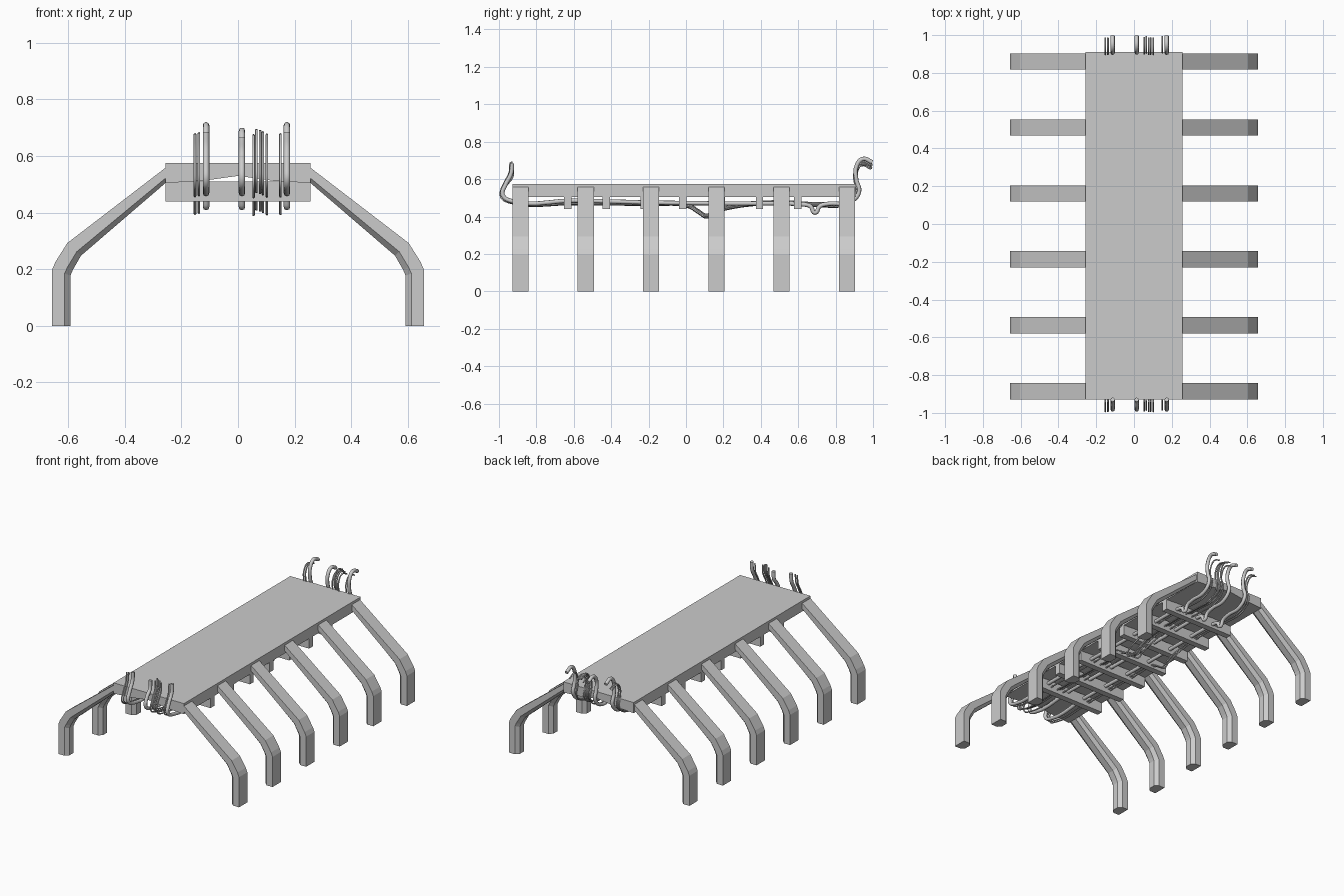
import bpy, bmesh, random
from mathutils import Vector

if "Cube" in bpy.data.objects:
    bpy.data.objects.remove(bpy.data.objects["Cube"])

random.seed(4)


def make_object(name, bm):
    bmesh.ops.recalc_face_normals(bm, faces=bm.faces)
    me = bpy.data.meshes.new(name)
    bm.to_mesh(me)
    bm.free()
    ob = bpy.data.objects.new(name, me)
    bpy.context.collection.objects.link(ob)
    return ob


def loft(name, rings):
    """Skin a list of equal-length closed rings and cap both ends."""
    bm = bmesh.new()
    vs = [[bm.verts.new(p) for p in r] for r in rings]
    n = len(rings[0])
    for a, b in zip(vs, vs[1:]):
        for i in range(n):
            j = (i + 1) % n
            bm.faces.new((a[i], a[j], b[j], b[i]))
    bm.faces.new(vs[0])
    bm.faces.new(vs[-1])
    return make_object(name, bm)


def prism_y(name, profile, y0, y1):
    return loft(name, [[(x, y, z) for x, z in profile] for y in (y0, y1)])


# Deck slab with a shallow arched underside
prism_y("deck", [(-0.256, 0.575), (0.256, 0.575), (0.256, 0.505), (0.13, 0.512),
                 (0, 0.53), (-0.13, 0.512), (-0.256, 0.505)], -0.928, 0.91)

# Arched ribs: outer edge, chamfer edge and inner edge at each station
stations = [
    ((0.657, 0.0), (0.613, 0.0), (0.592, 0.0)),
    ((0.657, 0.198), (0.613, 0.185), (0.592, 0.178)),
    ((0.646, 0.225), (0.603, 0.207), (0.583, 0.199)),
    ((0.603, 0.293), (0.570, 0.262), (0.555, 0.248)),
    ((0.256, 0.559), (0.256, 0.522), (0.256, 0.505)),
    ((0.0, 0.572), (0.0, 0.545), (0.0, 0.53)),
]


def rib(name, y):
    def ring(st, s):
        o, c, i = st
        pts = [(o, -0.043), (c, -0.043), (i, -0.022), (i, 0.022), (c, 0.043), (o, 0.043)]
        return [(s * p[0], y + dy, p[1]) for p, dy in pts]
    rings = [ring(st, 1) for st in stations] + [ring(st, -1) for st in stations[-2::-1]]
    return loft(name, rings)


for k in range(6):
    rib(f"arched_leg_{k + 1}", -0.885 + 0.349 * k)

# Cross bars carrying the cables
for k in range(7):
    y = -0.632 + 0.205 * k
    prism_y(f"cable_cross_bar_{k + 1}",
            [(-0.256, 0.44), (0.256, 0.44), (0.256, 0.51), (-0.256, 0.51)], y - 0.02, y + 0.02)


# Hanging cables, drawn as curves and turned into meshes
def cable(name, path, radius):
    cu = bpy.data.curves.new(name, 'CURVE')
    cu.dimensions = '3D'
    cu.bevel_depth = radius
    cu.bevel_resolution = 2
    cu.resolution_u = 5
    cu.use_fill_caps = True
    sp = cu.splines.new('BEZIER')
    sp.bezier_points.add(len(path) - 1)
    for bp, p in zip(sp.bezier_points, path):
        bp.co = Vector(p)
        bp.handle_left_type = bp.handle_right_type = 'AUTO'
    tmp = bpy.data.objects.new(name + "_curve", cu)
    bpy.context.collection.objects.link(tmp)
    dg = bpy.context.evaluated_depsgraph_get()
    me = bpy.data.meshes.new_from_object(tmp.evaluated_get(dg))
    bpy.data.objects.remove(tmp)
    me.name = name
    ob = bpy.data.objects.new(name, me)
    bpy.context.collection.objects.link(ob)
    for p in me.polygons:
        p.use_smooth = len(p.vertices) == 4


front_end = [(-0.93, 0.685), (-0.935, 0.63), (-0.965, 0.57), (-0.98, 0.515), (-0.93, 0.482)]
back_end = [(0.87, 0.475), (0.925, 0.53), (0.91, 0.60), (0.912, 0.67), (0.945, 0.708), (0.996, 0.69)]
thick_mid = [(-0.6, 0.485), (-0.2, 0.475), (0.2, 0.47), (0.62, 0.465), (0.665, 0.455),
             (0.69, 0.42), (0.715, 0.455), (0.76, 0.468)]
thin_mid = [(-0.6, 0.475), (-0.2, 0.47), (0.01, 0.46), (0.07, 0.425), (0.11, 0.403),
            (0.15, 0.425), (0.25, 0.455), (0.5, 0.475), (0.7, 0.465)]

for k, (x, dz) in enumerate([(-0.113, 0.0), (0.014, -0.02), (0.173, 0.0)]):
    path = [(y, z + (dz if z > 0.6 else 0)) for y, z in front_end + thick_mid + back_end]
    cable(f"thick_cable_{k + 1}", [(x, y, z) for y, z in path], 0.0115)

for k, x in enumerate([-0.152, -0.138, 0.055, 0.065, 0.078, 0.088, 0.102, 0.150]):
    dz = random.uniform(-0.012, 0.01)
    dy = random.uniform(-0.012, 0.0)
    front = [(y + dy, z + dz) for y, z in front_end]
    mid = [(y, z + dz) for y, z in thin_mid]
    back = [(y + dy, z + dz - (0.025 if z > 0.65 else 0)) for y, z in back_end]
    cable(f"thin_cable_{k + 1}", [(x, y, z) for y, z in front + mid + back], 0.0045)
